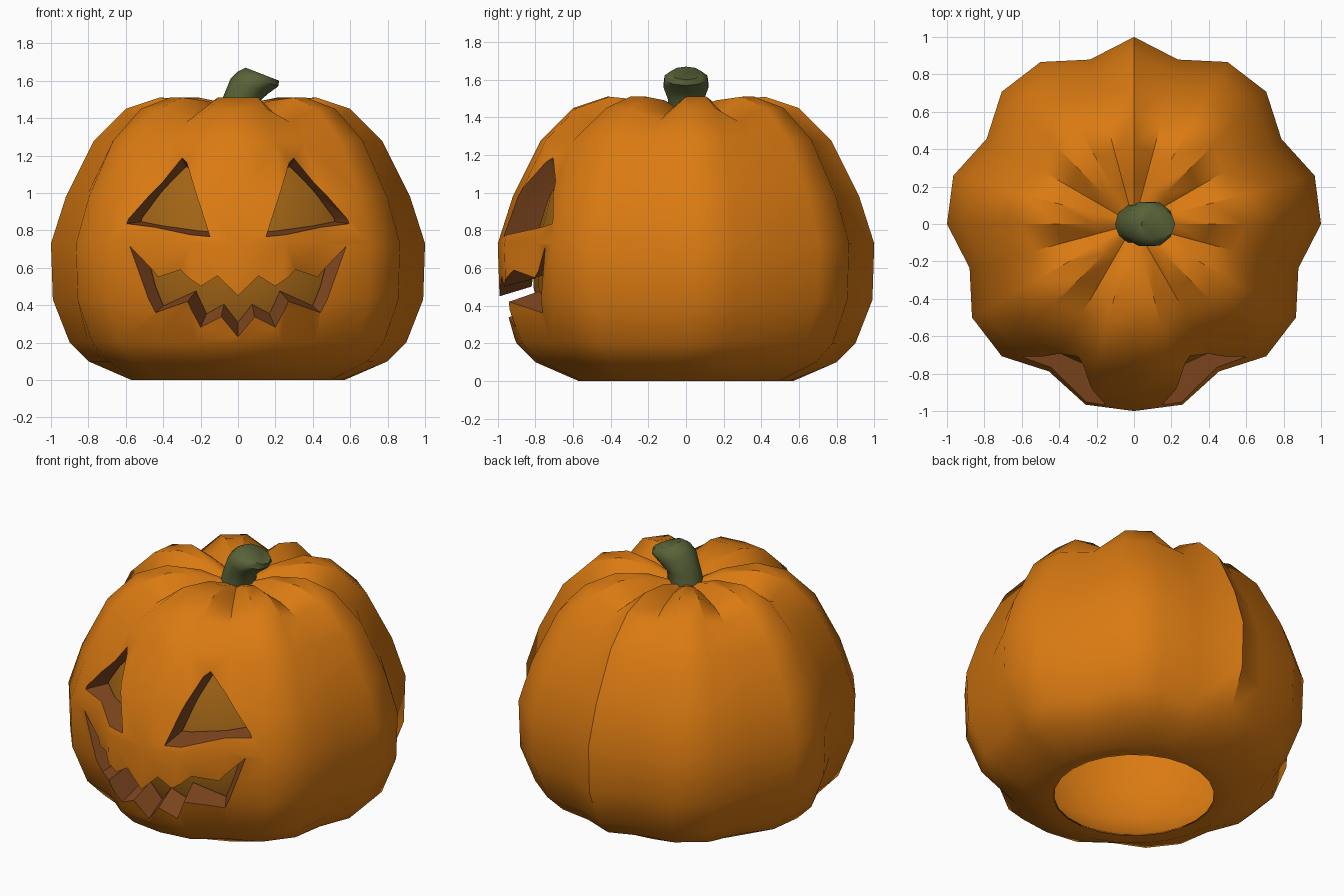
import bpy, bmesh, math
from mathutils import Vector

if "Cube" in bpy.data.objects:
    bpy.data.objects.remove(bpy.data.objects["Cube"])

SEG = 24
VALLEYS = {5, 2, 23, 20, 7, 10, 13, 16}      # 15-degree steps where the grooves run


def mat(name, rgb):
    m = bpy.data.materials.new(name)
    m.diffuse_color = (*rgb, 1)
    m.use_nodes = True
    m.node_tree.nodes["Principled BSDF"].inputs["Base Color"].default_value = m.diffuse_color
    return m


skin = mat("orange skin", (0.70, 0.195, 0.006))
flesh = mat("brown cut flesh", (0.22, 0.065, 0.014))
backing = mat("dull amber backing", (0.36, 0.13, 0.008))
green = mat("stem green", (0.10, 0.125, 0.04))

# profiles as (radius, height)
RIB = [(.57, 0), (.80, .10), (.90, .20), (.99, .43), (1.0, .73), (.92, .98),
       (.77, 1.28), (.60, 1.45), (.42, 1.51), (.22, 1.49), (.09, 1.44), (0, 1.43)]
GROOVE = [(.57, 0), (.75, .10), (.83, .20), (.90, .43), (.91, .73), (.84, .98),
          (.70, 1.27), (.55, 1.38), (.39, 1.425), (.21, 1.44), (.09, 1.43), (0, 1.43)]
INNER = [(.48, 0), (.66, .12), (.77, .28), (.82, .50), (.82, .73), (.75, 1.0),
         (.60, 1.24), (.35, 1.33), (0, 1.35)]


def finish(bm, name, mats, angle=None):
    bmesh.ops.recalc_face_normals(bm, faces=bm.faces[:])
    me = bpy.data.meshes.new(name)
    bm.to_mesh(me)
    bm.free()
    ob = bpy.data.objects.new(name, me)
    bpy.context.collection.objects.link(ob)
    for m in mats:
        me.materials.append(m)
    if angle:
        smooth(ob, angle)
    return ob


def select(ob):
    bpy.ops.object.select_all(action='DESELECT')
    ob.select_set(True)
    bpy.context.view_layer.objects.active = ob


def smooth(ob, angle):
    select(ob)
    bpy.ops.object.shade_smooth_by_angle(angle=math.radians(angle))


def bridge(bm, a, b, index=0):
    """Faces between two rings; a ring of one vertex is a pole."""
    n = max(len(a), len(b))
    for i in range(n):
        j = (i + 1) % n
        vs = [a[i % len(a)], a[j % len(a)], b[j % len(b)], b[i % len(b)]]
        bm.faces.new(list(dict.fromkeys(vs))).material_index = index


def lathe(bm, rib, groove, split=None):
    """Revolve a path whose shape differs on ribs and in grooves."""
    prev = None
    for k, (p, g) in enumerate(zip(rib, groove)):
        ring = []
        for i in range(1 if p[0] == 0 else SEG):
            r, z = g if i in VALLEYS else p
            a = 2 * math.pi * i / SEG
            ring.append(bm.verts.new((r * math.cos(a), r * math.sin(a), z)))
        if prev:
            bridge(bm, prev, ring, 1 if split and k >= split else 0)
        prev = ring


# hollow pumpkin shell, open at the base
bm = bmesh.new()
lathe(bm, INNER[::-1] + RIB, INNER[::-1] + GROOVE)
shell = finish(bm, "pumpkin_shell", [skin, flesh])


def radius_at(profile, z):
    for (r0, z0), (r1, z1) in zip(profile, profile[1:]):
        if z0 <= z <= z1:
            return r0 + (r1 - r0) * (z - z0) / (z1 - z0)
    return profile[0][0]


def on_surface(x, z):
    """Point of the shell seen at x, z from the front."""
    y = -0.85
    for _ in range(25):
        t = math.degrees(math.atan2(y, x)) % 360 / 15
        i, f = int(t), t % 1
        r = [radius_at(GROOVE if k % SEG in VALLEYS else RIB, z) for k in (i, i + 1)]
        rad = r[0] * (1 - f) + r[1] * f
        y = (y - math.sqrt(max(rad * rad - x * x, .01))) / 2
    return Vector((x, y, z))


def carve(outline, target):
    """Cut a hole whose walls converge on the target point."""
    bm = bmesh.new()
    outer, inner = [], []
    for x, z in outline:
        p = on_surface(x, z)
        d = Vector(target) - p
        outer.append(bm.verts.new(p - d * .22))
        inner.append(bm.verts.new(p + d * .36))
    bridge(bm, outer, inner)
    caps = [bm.faces.new(outer), bm.faces.new(inner[::-1])]
    bmesh.ops.triangulate(bm, faces=caps)
    for f in bm.faces:
        f.material_index = 1
    cutter = finish(bm, "cutter", [skin, flesh])
    cutter.hide_render = True
    mod = shell.modifiers.new("carve", 'BOOLEAN')
    mod.operation = 'DIFFERENCE'
    mod.solver = 'EXACT'
    mod.object = cutter
    select(shell)
    bpy.ops.object.modifier_apply(modifier=mod.name)
    bpy.data.objects.remove(cutter)


# eyes
EYE = [(.30, 1.19), (.275, 1.165), (.15, .765), (.60, .835), (.59, .86)]
for s in (1, -1):
    carve([(s * x, z) for x, z in EYE], (s * .15, 0, .90))

# zigzag mouth, mirrored from one half
UPPER = [(0, .45), (.11, .555), (.20, .50), (.31, .588), (.43, .548), (.585, .715)]
LOWER = [(.44, .36), (.27, .42), (.20, .28), (.09, .335), (0, .23)]
half = UPPER + LOWER
mouth = half + [(-x, z) for x, z in half[-2:0:-1]]
carve(mouth, (0, 0, .75))
smooth(shell, 35)

# thin lining behind the openings: amber outside, orange inside
bm = bmesh.new()
path = [(r * .988, z * .994) for r, z in INNER]
lathe(bm, path, path)
path = [(r * .979, z * .989) for r, z in INNER]
n = len(bm.faces)
lathe(bm, path, path)
bm.faces.ensure_lookup_table()
for f in bm.faces[n:]:
    f.material_index = 1
lining = finish(bm, "inner_lining", [backing, skin], 35)

# bent stem: each ring spans a left and a right point, with a half width in y
STEM = [((-.11, 1.40), (.10, 1.40), .11), ((-.085, 1.50), (.115, 1.49), .10),
        ((-.04, 1.61), (.16, 1.53), .125), ((.00, 1.65), (.215, 1.57), .12),
        ((.04, 1.67), (.22, 1.60), .085)]
bm = bmesh.new()
prev = None
for (x0, z0), (x1, z1), w in STEM:
    ring = []
    for i in range(10):
        a = 2 * math.pi * i / 10
        c = (1 + math.cos(a)) / 2
        ring.append(bm.verts.new((x0 + (x1 - x0) * c, w * math.sin(a), z0 + (z1 - z0) * c)))
    if prev:
        bridge(bm, prev, ring)
    else:
        bm.faces.new(ring[::-1])
    prev = ring
bm.faces.new(prev)
finish(bm, "stem", [green], 45)
